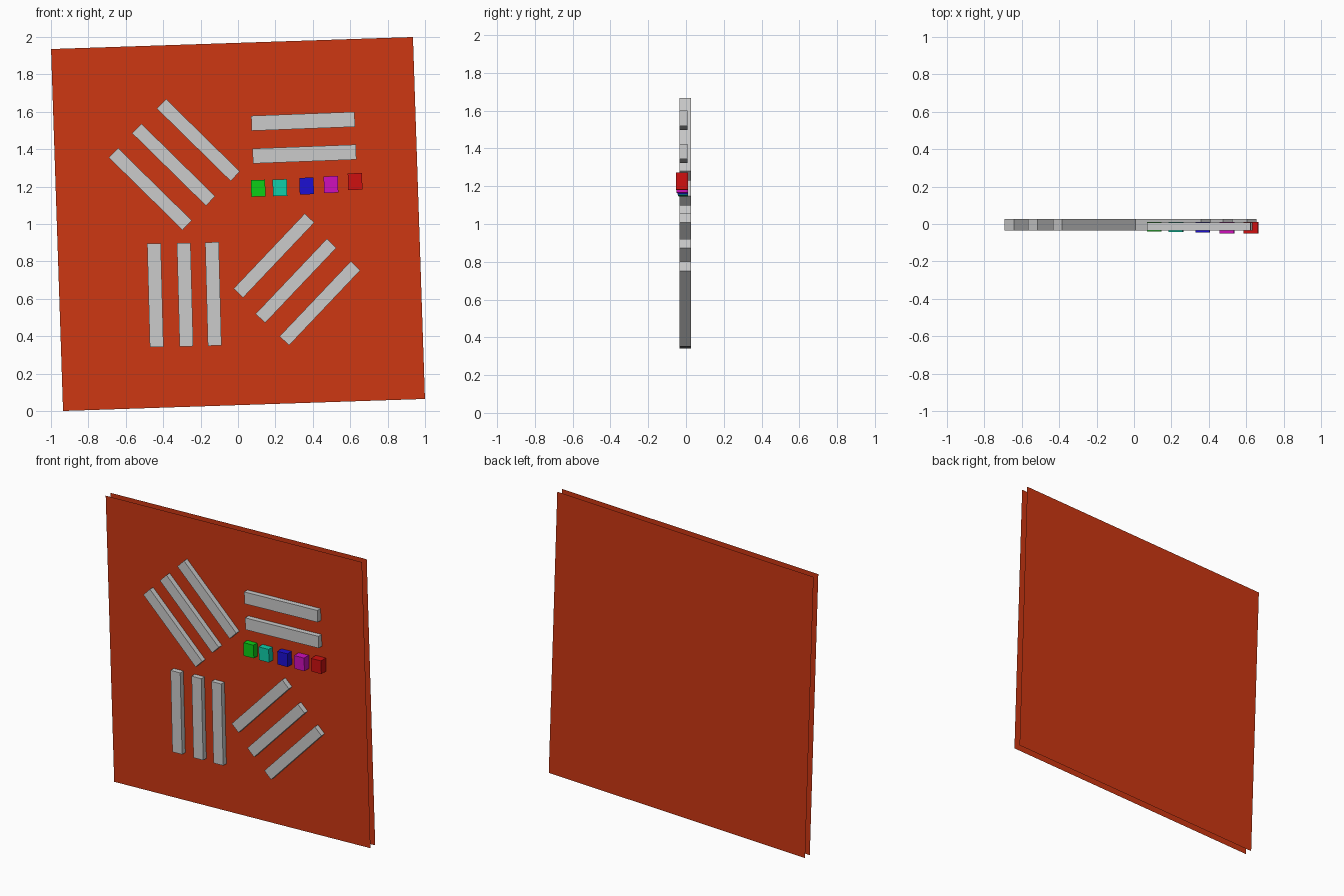
import bpy, bmesh
from math import radians
from mathutils import Matrix

if "Cube" in bpy.data.objects:
    bpy.data.objects.remove(bpy.data.objects["Cube"])

TILT = 1.9  # whole board leans slightly in its own plane


def material(name, rgb):
    m = bpy.data.materials.new(name)
    m.diffuse_color = (*rgb, 1)
    m.use_nodes = True
    m.node_tree.nodes["Principled BSDF"].inputs["Base Color"].default_value = m.diffuse_color
    return m


def add(name, bm, mat=None):
    me = bpy.data.meshes.new(name)
    bm.to_mesh(me)
    bm.free()
    ob = bpy.data.objects.new(name, me)
    bpy.context.collection.objects.link(ob)
    if mat:
        me.materials.append(mat)
    return ob


def block(name, x, z, length, width, y0, y1, angle, mat=None):
    """Box centred at x, z, spanning y0..y1, turned counter-clockwise seen from the front."""
    bm = bmesh.new()
    bmesh.ops.create_cube(bm, size=1, matrix=Matrix.Diagonal((length, y1 - y0, width, 1)))
    ob = add(name, bm, mat)
    ob.location = (x, (y0 + y1) / 2, z)
    ob.rotation_euler.y = -radians(angle)


# Board: two thin parallel sheets with an open gap between them
board_mat = material("board_orange", (0.61, 0.038, 0.006))
for name, y, turn in (("board_front_sheet", 0.001, 90), ("board_back_sheet", 0.052, -90)):
    bm = bmesh.new()
    bmesh.ops.create_grid(bm, x_segments=1, y_segments=1, size=0.968,
                          matrix=Matrix.Rotation(radians(turn), 4, 'X'))
    ob = add(name, bm, board_mat)
    ob.location = (0, y, 1)
    ob.rotation_euler.y = -radians(TILT)

# Grey bars: group name, angle, width, back depth, centres
groups = (
    ("upper_left_bar", -44.5, 0.071, 0.026, ((-0.469, 1.187), (-0.344, 1.317), (-0.212, 1.449))),
    ("lower_left_bar", 91.5, 0.073, 0.026, ((-0.442, 0.619), (-0.283, 0.622), (-0.132, 0.626))),
    ("lower_right_bar", 46.5, 0.07, 0.026, ((0.192, 0.831), (0.310, 0.696), (0.438, 0.576))),
    ("upper_right_bar", 2.2, 0.08, 0.009, ((0.348, 1.549), (0.355, 1.374))),
)
for name, angle, width, back, centres in groups:
    for i, (x, z) in enumerate(centres, 1):
        block(f"{name}_{i}", x, z, 0.553, width, -0.034, back, angle)

# Row of coloured blocks, each standing out a little further than the last
blocks = (
    ("green", (0.004, 0.62, 0.008), 0.108, 1.191, -0.040),
    ("teal", (0.005, 0.62, 0.4), 0.224, 1.194, -0.042),
    ("blue", (0.012, 0.005, 0.65), 0.367, 1.203, -0.045),
    ("magenta", (0.62, 0.005, 0.5), 0.497, 1.211, -0.050),
    ("red", (0.62, 0.005, 0.005), 0.626, 1.227, -0.052),
)
for name, rgb, x, z, front in blocks:
    block(f"{name}_block", x, z, 0.076, 0.089, front, 0.011, TILT, material(name, rgb))
